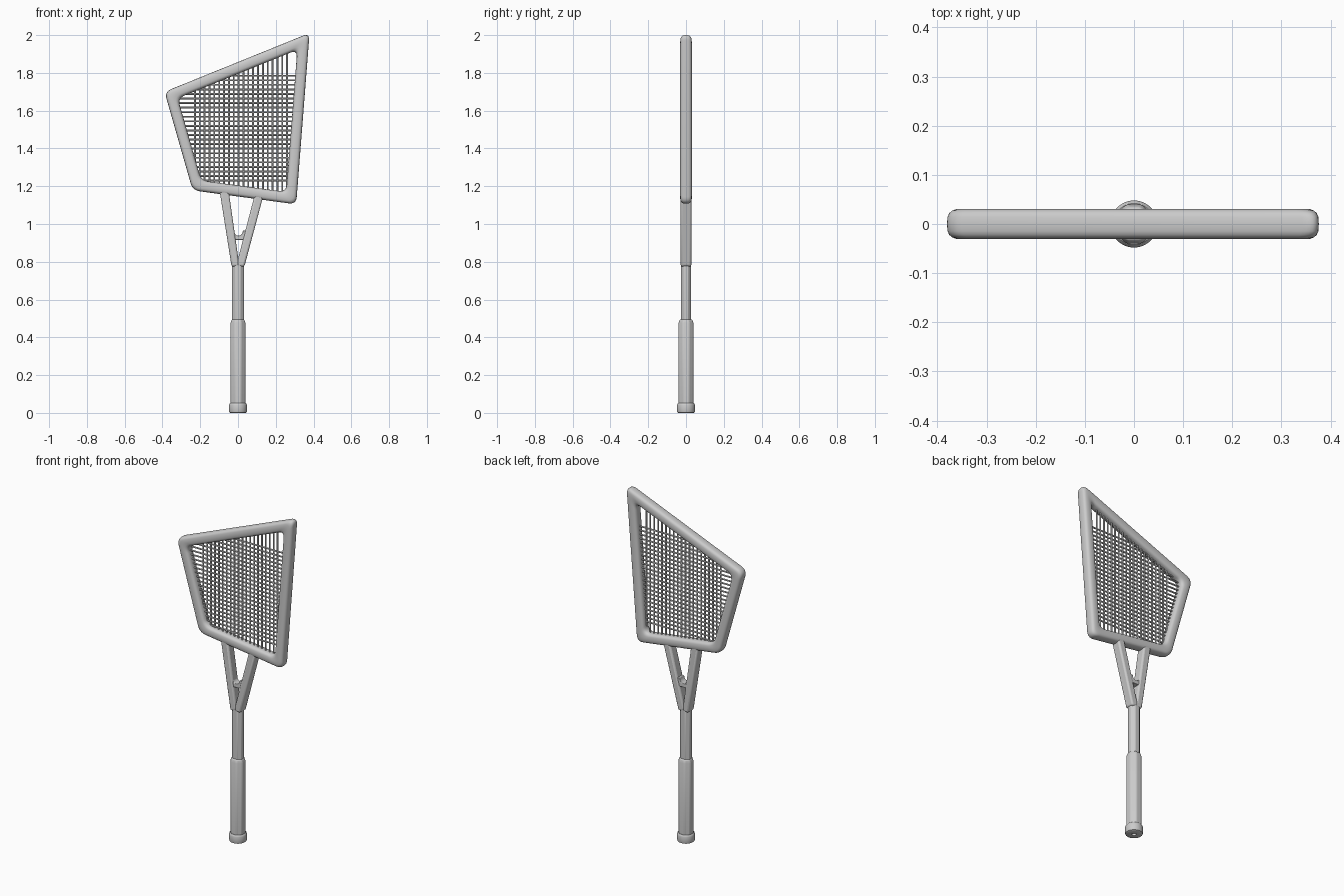
import bpy, bmesh
from math import pi, cos, sin, copysign
from mathutils import Vector, Matrix

if "Cube" in bpy.data.objects:
    bpy.data.objects.remove(bpy.data.objects["Cube"])


def finish(name, bm, bevel=0, segments=3, angle=0.6):
    bmesh.ops.recalc_face_normals(bm, faces=bm.faces)
    me = bpy.data.meshes.new(name)
    bm.to_mesh(me)
    bm.free()
    ob = bpy.data.objects.new(name, me)
    bpy.context.collection.objects.link(ob)
    if bevel:
        m = ob.modifiers.new("bevel", 'BEVEL')
        m.width, m.segments, m.limit_method = bevel, segments, 'ANGLE'
        m.angle_limit = 0.5
    bpy.ops.object.select_all(action='DESELECT')
    ob.select_set(True)
    bpy.context.view_layer.objects.active = ob
    bpy.ops.object.shade_smooth_by_angle(angle=angle)
    return ob


def skin(bm, rings, closed=False):
    """Join equal vertex rings with quads."""
    n = len(rings[0])
    for k in range(len(rings) if closed else len(rings) - 1):
        a, b = rings[k], rings[(k + 1) % len(rings)]
        for i in range(n):
            j = (i + 1) % n
            bm.faces.new((a[i], a[j], b[j], b[i]))


def lathe(name, profile, sides, ysc=1, bevel=0):
    bm = bmesh.new()
    rings = [[bm.verts.new((r * cos(2 * pi * (i + .5) / sides),
                            ysc * r * sin(2 * pi * (i + .5) / sides), z))
              for i in range(sides)] for r, z in profile]
    skin(bm, rings)
    bm.faces.new(rings[0])
    bm.faces.new(rings[-1])
    return finish(name, bm, bevel)


def plate(name, outline, half, bevel):
    bm = bmesh.new()
    rings = [[bm.verts.new((x, y, z)) for x, z in outline] for y in (-half, half)]
    skin(bm, rings)
    for r in rings:
        bm.faces.new(r)
    return finish(name, bm, bevel)


def inset(poly, w):
    """Move each edge of a counter-clockwise polygon inwards by w."""
    out = []
    for i, p in enumerate(poly):
        a = (p - poly[i - 1]).normalized()
        b = (poly[(i + 1) % len(poly)] - p).normalized()
        na, nb = Vector((-a.y, a.x)), Vector((-b.y, b.x))
        out.append(p + (na + nb) * w / (1 + na.dot(nb)))
    return out


def rounded(poly, d, n=8):
    pts = []
    for i, p in enumerate(poly):
        a = p + (poly[i - 1] - p).normalized() * d
        b = p + (poly[(i + 1) % len(poly)] - p).normalized() * d
        pts += [a * (1 - t) ** 2 + p * 2 * t * (1 - t) + b * t * t
                for t in (k / n for k in range(n + 1))]
    return pts


# Head frame: loft between rounded outer and inner outlines
head = [Vector(p) for p in ((.308, 1.104), (.379, 2.011), (-.389, 1.70), (-.24, 1.178))]
outer, inner = rounded(head, .04), rounded(inset(head, .058), .04)
bm = bmesh.new()
rings = []
for k in range(20):
    c, s = cos(2 * pi * k / 20), sin(2 * pi * k / 20)
    t = (1 - copysign(abs(c) ** .65, c)) / 2
    y = .031 * copysign(abs(s) ** .65, s)
    ring = [o.lerp(i, t) for o, i in zip(outer, inner)]
    rings.append([bm.verts.new((p.x, y, p.y)) for p in ring])
skin(bm, rings, closed=True)
finish("head_frame", bm, angle=1.0)

# Strings, clipped to the middle of the frame
clip = inset(head, .035)


def span(axis, value):
    hits = []
    for i, p in enumerate(clip):
        q = clip[i - 1]
        if (p[axis] - value) * (q[axis] - value) < 0:
            hits.append(p.lerp(q, (value - p[axis]) / (q[axis] - p[axis])))
    return [Vector((h.x, 0, h.y)) for h in hits]


def strings(name, axis, start, end, count):
    bm = bmesh.new()
    for k in range(count):
        a, b = span(axis, start + (end - start) * k / (count - 1))
        rot = (b - a).to_track_quat('Z', 'Y').to_matrix().to_4x4()
        bmesh.ops.create_cone(bm, segments=8, radius1=.0048, radius2=.0048,
                              depth=(b - a).length, cap_ends=True,
                              matrix=Matrix.Translation((a + b) / 2) @ rot)
    finish(name, bm)


strings("main_strings", 0, -.228, .26, 20)
strings("cross_strings", 1, 1.23, 1.785, 24)

# Forked throat and its bridge with a curved top
plate("throat_arm_left", [(-.034, .775), (.004, .775), (.004, .80), (-.05, 1.18), (-.098, 1.18)], .028, .01)
plate("throat_arm_right", [(-.004, .775), (.034, .775), (.137, 1.16), (.09, 1.16), (-.004, .80)], .028, .01)
bridge = [(-.036, .916), (.042, .916), (.046, .965), (.026, .965)]
bridge += [(.003 + .023 * cos(a), .962 - .024 * sin(a)) for a in (pi * k / 8 for k in range(1, 8))]
plate("throat_bridge", bridge + [(-.02, .965), (-.04, .965)], .022, .003)

# Shaft, grip and butt cap
lathe("shaft", [(.034, .46), (.034, .785)], 8, .88, .004)
lathe("grip", [(.043, .03), (.043, .475), (.036, .495)], 8, 1, .006)
lathe("butt_cap", [(.012, .012), (.012, 0), (.041, 0), (.046, .003), (.048, .009),
                   (.048, .041), (.046, .047), (.042, .052)], 32)
